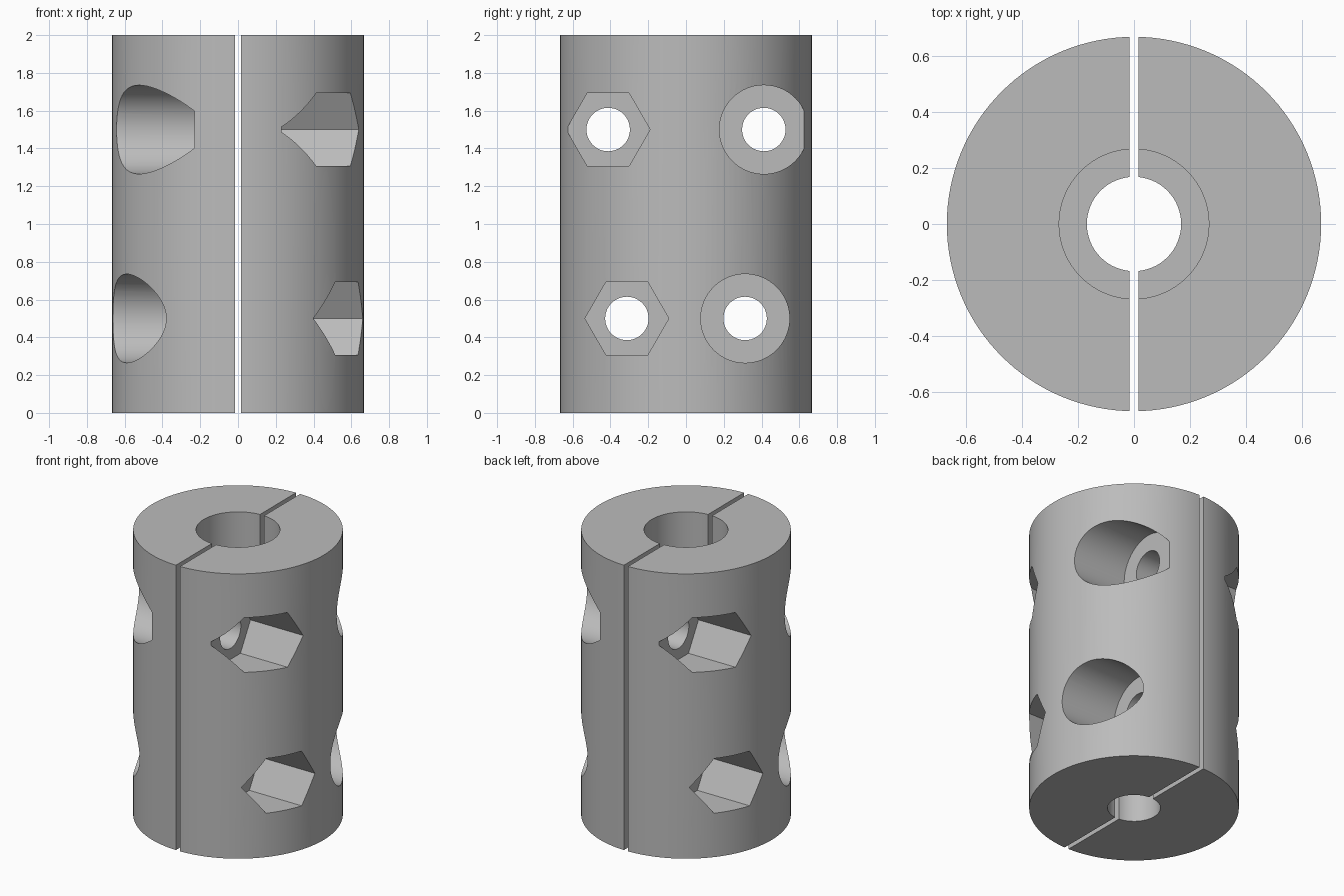
import bpy, math
from mathutils import Matrix

if "Cube" in bpy.data.objects:
    bpy.data.objects.remove(bpy.data.objects["Cube"])

R, H = 0.667, 2.0          # outer radius and height
GAP = 0.016                # half of the slit between the two shells
FLOOR = 0.23               # pocket floor distance from the slit plane
BOLTS = [(1.5, 0.412), (0.5, 0.313)]   # height and side offset of each bolt pair

grey = bpy.data.materials.new("steel grey")
grey.diffuse_color = (0.5, 0.5, 0.5, 1)
grey.use_nodes = True
grey.node_tree.nodes["Principled BSDF"].inputs["Base Color"].default_value = grey.diffuse_color


def cylinder(name, r, length, center, sides, along_x=False):
    rot = (0, math.pi / 2, 0) if along_x else (0, 0, 0)
    bpy.ops.mesh.primitive_cylinder_add(vertices=sides, radius=r, depth=length,
                                        location=center, rotation=rot)
    ob = bpy.context.object
    ob.name = name
    ob.data.transform(ob.matrix_basis)
    ob.matrix_basis = Matrix()
    return ob


def cut(target, cutter):
    mod = target.modifiers.new("cut", 'BOOLEAN')
    mod.operation, mod.solver, mod.object = 'DIFFERENCE', 'EXACT', cutter
    bpy.context.view_layer.objects.active = target
    bpy.ops.object.modifier_apply(modifier=mod.name)
    bpy.data.objects.remove(cutter)


# Half shell on the +x side
shell = cylinder("right_clamp_half", R, H, (0, 0, H / 2), 128)
bpy.ops.mesh.primitive_cube_add(size=4, location=(GAP - 2, 0, 1))
cut(shell, bpy.context.object)

# Stepped bore: wide above, narrow below
cut(shell, cylinder("narrow_bore", 0.168, 3, (0, 0, 1), 64))
cut(shell, cylinder("wide_bore", 0.267, 1.5, (0, 0, 1.75), 64))

# Bolt holes, hexagonal nut pockets (-y) and round head pockets (+y)
for z, y in BOLTS:
    for side in (-1, 1):
        cut(shell, cylinder("bolt_hole", 0.115, 2, (0.5, side * y, z), 48, True))
    cut(shell, cylinder("nut_pocket", 0.222, 1, (FLOOR + 0.5, -y, z), 6, True))
    cut(shell, cylinder("head_pocket", 0.235, 1, (FLOOR + 0.5, y, z), 64, True))

shell.data.materials.clear()
shell.data.materials.append(grey)
for p in shell.data.polygons:
    p.material_index = 0

# Smooth the curved walls, keep the rims sharp
bpy.ops.object.select_all(action='DESELECT')
shell.select_set(True)
bpy.context.view_layer.objects.active = shell
bpy.ops.object.shade_smooth_by_angle(angle=math.radians(30))

# The other half is the same shell turned half a turn about z
other = shell.copy()
other.data = shell.data.copy()
other.name = "left_clamp_half"
other.data.transform(Matrix.Rotation(math.pi, 4, 'Z'))
bpy.context.collection.objects.link(other)
